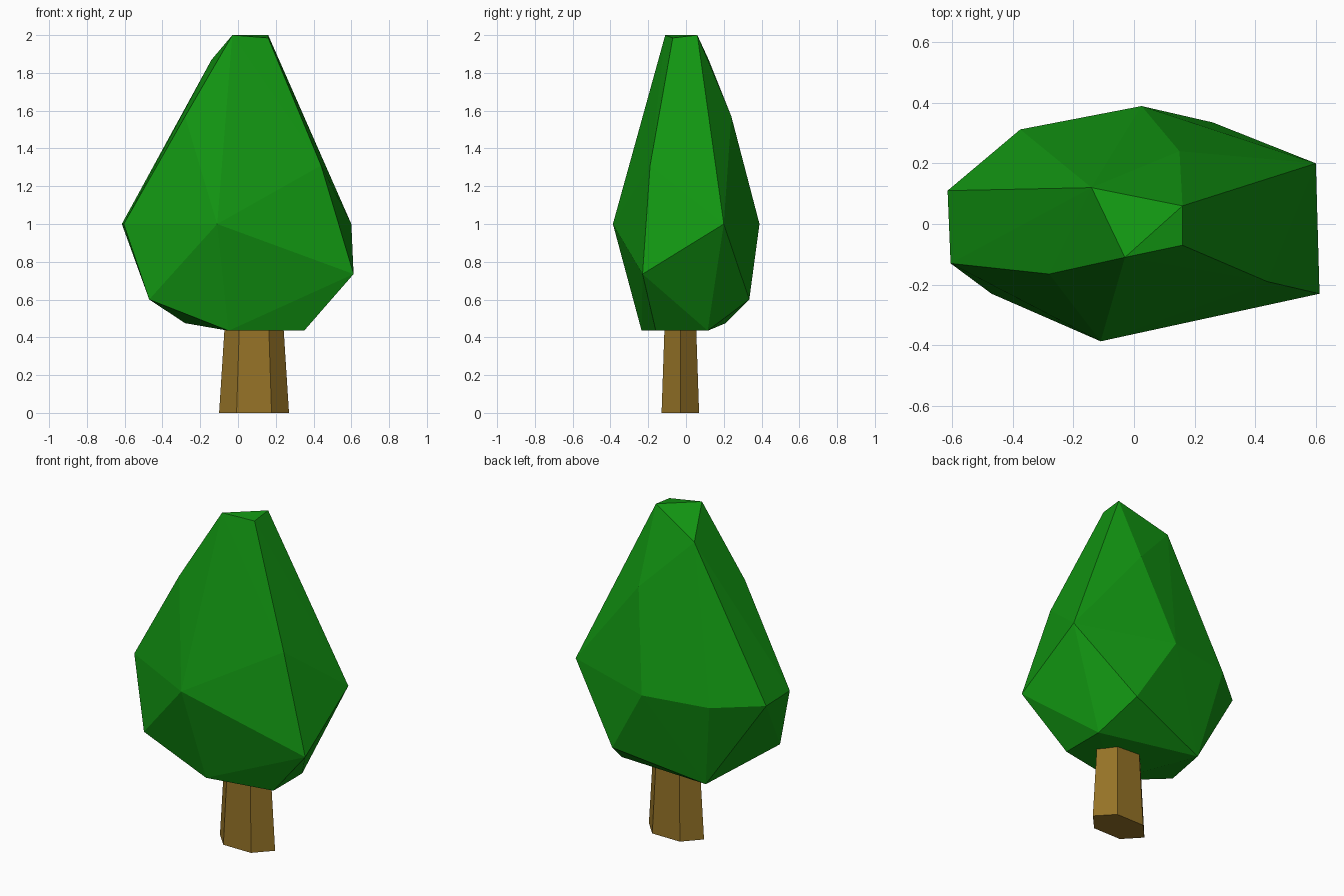
import bpy, bmesh, math
from mathutils import Matrix

if "Cube" in bpy.data.objects:
    bpy.data.objects.remove(bpy.data.objects["Cube"])


def material(name, rgb):
    m = bpy.data.materials.new(name)
    m.diffuse_color = (*rgb, 1)
    m.use_nodes = True
    m.node_tree.nodes["Principled BSDF"].inputs["Base Color"].default_value = m.diffuse_color
    return m


def add_object(name, bm, mat):
    bmesh.ops.recalc_face_normals(bm, faces=bm.faces)
    mesh = bpy.data.meshes.new(name)
    bm.to_mesh(mesh)
    bm.free()
    mesh.materials.append(mat)
    obj = bpy.data.objects.new(name, mesh)
    bpy.context.collection.objects.link(obj)
    return obj


leaf = material("leaf green", (0.006, 0.30, 0.006))
bark = material("bark brown", (0.30, 0.17, 0.02))

# Tapered six-sided trunk, flattened front to back
bm = bmesh.new()
bmesh.ops.create_cone(
    bm, cap_ends=True, segments=6, radius1=0.185, radius2=0.153, depth=0.5,
    matrix=Matrix.Translation((0.085, -0.03, 0.25))
    @ Matrix.Diagonal((1, 0.62, 1, 1)) @ Matrix.Rotation(math.radians(30), 4, "Z"))
# Put two corners on the x axis whatever the start angle of the primitive
if max(v.co.x for v in bm.verts) < 0.26:
    bmesh.ops.transform(
        bm, verts=bm.verts,
        matrix=Matrix.Translation((0.085, -0.03, 0)) @ Matrix.Diagonal((1, 0.62, 1, 1))
        @ Matrix.Rotation(math.radians(30), 4, "Z") @ Matrix.Diagonal((1, 1 / 0.62, 1, 1))
        @ Matrix.Translation((-0.085, 0.03, 0)))
add_object("trunk", bm, bark)

# Faceted crown: convex hull around its corner points
corners = [
    # tip
    (-0.03, -0.11, 2.0), (0.16, 0.06, 2.0), (0.16, -0.07, 1.985), (-0.14, 0.12, 1.87),
    # shoulders
    (0.15, 0.24, 1.57), (-0.28, -0.165, 1.57), (0.44, -0.19, 1.31),
    # widest ring
    (-0.615, 0.11, 1.0), (-0.605, -0.13, 1.0), (-0.11, -0.387, 1.0),
    (0.6, 0.2, 1.0), (0.025, 0.389, 1.0), (-0.375, 0.312, 1.0),
    # lower ring
    (-0.47, -0.23, 0.6), (0.612, -0.23, 0.735), (0.26, 0.335, 0.6),
    # underside
    (-0.05, -0.235, 0.435), (0.35, -0.16, 0.435), (0.35, 0.115, 0.435), (-0.28, 0.21, 0.475),
]
bm = bmesh.new()
for c in corners:
    bm.verts.new(c)
bmesh.ops.convex_hull(bm, input=bm.verts)
add_object("crown", bm, leaf)
